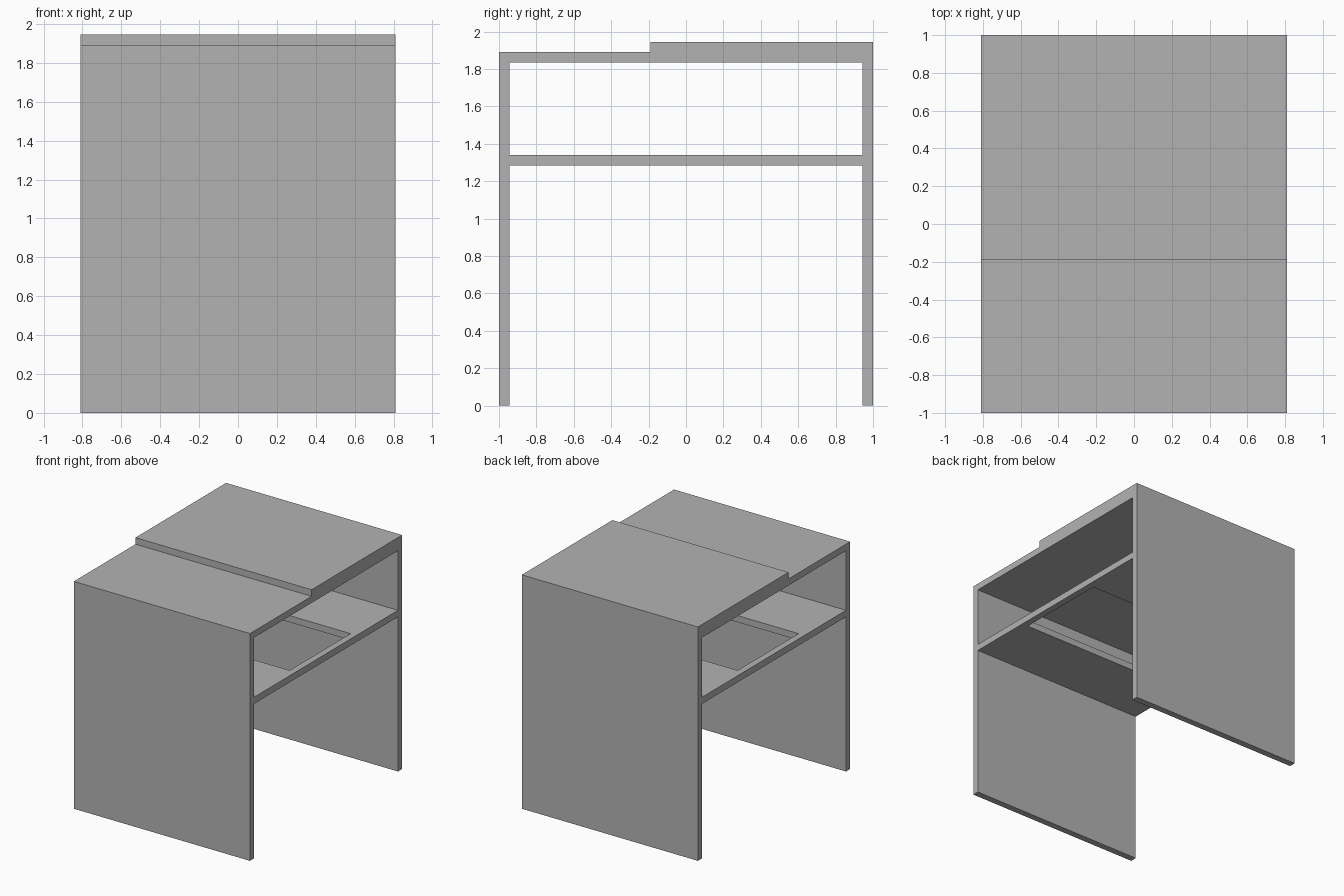
import bpy
import bmesh

if "Cube" in bpy.data.objects:
    bpy.data.objects.remove(bpy.data.objects["Cube"], do_unlink=True)

HALF_X, HALF_Y, THICK = 0.81, 1.0, 0.055
LOW_TOP, HIGH_TOP, TOP_UNDER = 1.89, 1.945, 1.835
SHELF_UNDER, STEP_Y = 1.285, -0.19
INNER_Y = HALF_Y - THICK

grey = bpy.data.materials.new("Plain grey")
grey.use_nodes = True
COLOUR = (0.45, 0.45, 0.45, 1)
grey.diffuse_color = COLOUR
grey.node_tree.nodes["Principled BSDF"].inputs["Base Color"].default_value = COLOUR


def extrude_profile(name, profile, half_x=HALF_X):
    """Extrude a (y, z) outline along x, centred on x = 0."""
    bm = bmesh.new()
    face = bm.faces.new([bm.verts.new((-half_x, y, z)) for y, z in profile])
    grown = bmesh.ops.extrude_face_region(bm, geom=[face])["geom"]
    verts = [g for g in grown if isinstance(g, bmesh.types.BMVert)]
    bmesh.ops.translate(bm, verts=verts, vec=(2 * half_x, 0, 0))
    bmesh.ops.recalc_face_normals(bm, faces=bm.faces)
    mesh = bpy.data.meshes.new(name)
    bm.to_mesh(mesh)
    bm.free()
    mesh.materials.append(grey)
    obj = bpy.data.objects.new(name, mesh)
    bpy.context.collection.objects.link(obj)
    return obj


def rectangle(y0, y1, z0, z1):
    return [(y0, z0), (y1, z0), (y1, z1), (y0, z1)]


# Upright end panels
extrude_profile("front_panel", rectangle(-HALF_Y, -INNER_Y, 0, LOW_TOP))
extrude_profile("back_panel", rectangle(INNER_Y, HALF_Y, 0, HIGH_TOP))

# Stepped top, thicker towards the back
extrude_profile("stepped_top", [
    (-INNER_Y, TOP_UNDER), (INNER_Y, TOP_UNDER), (INNER_Y, HIGH_TOP),
    (STEP_Y, HIGH_TOP), (STEP_Y, LOW_TOP), (-INNER_Y, LOW_TOP)])

# Shelf with a wide rectangular opening
shelf = extrude_profile("shelf", rectangle(-INNER_Y, INNER_Y, SHELF_UNDER, SHELF_UNDER + THICK))
cutter = extrude_profile("shelf_opening_cutter", rectangle(-0.4, 0.4, 1.2, 1.4), HALF_X - THICK)
cutter.hide_render = True
cut = shelf.modifiers.new("Opening", "BOOLEAN")
cut.operation = "DIFFERENCE"
cut.solver = "EXACT"
cut.object = cutter
bpy.context.view_layer.objects.active = shelf
bpy.ops.object.modifier_apply(modifier=cut.name)
bpy.data.objects.remove(cutter, do_unlink=True)
